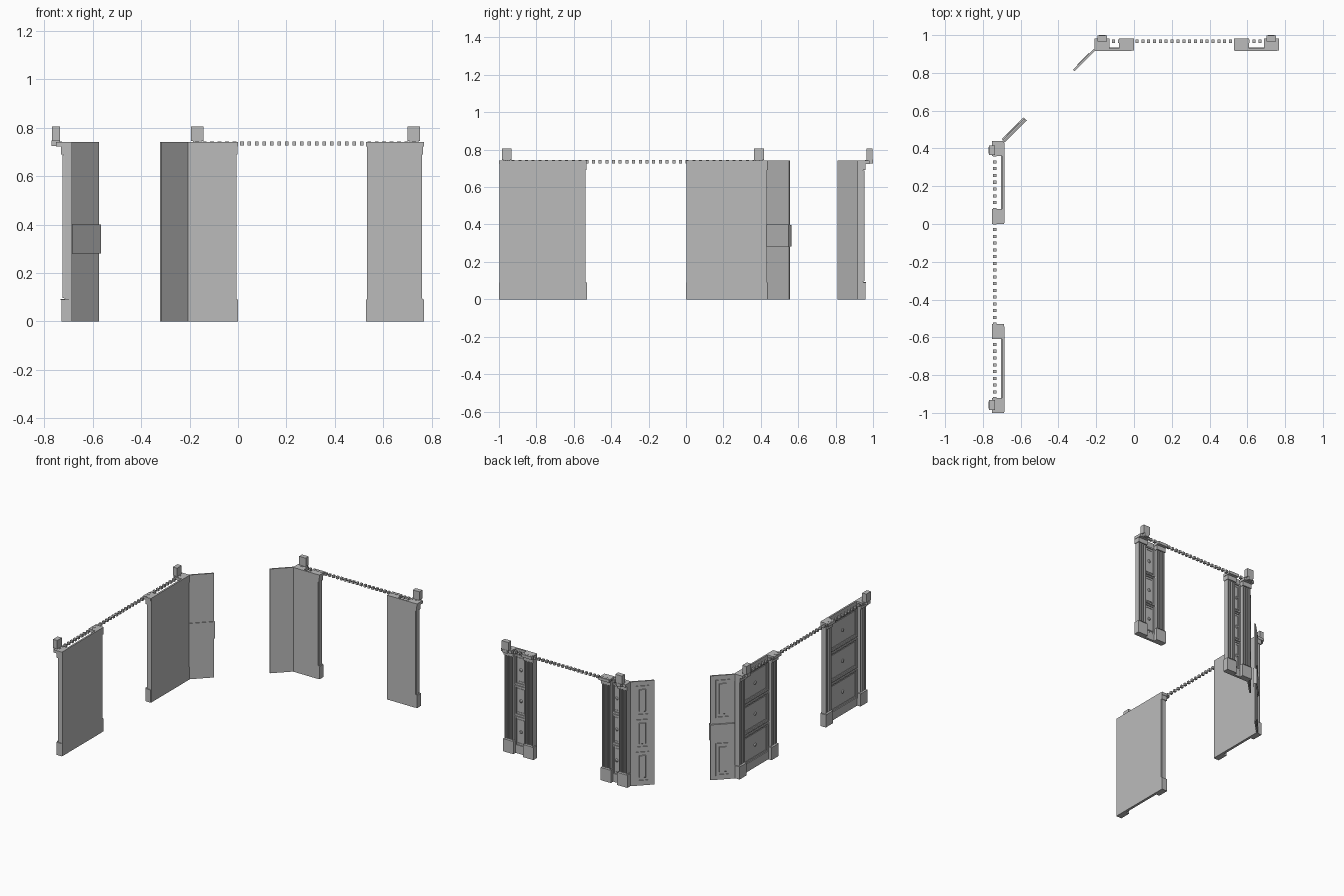
import bpy, bmesh, math
from mathutils import Vector

if "Cube" in bpy.data.objects:
    bpy.data.objects.remove(bpy.data.objects["Cube"])

stone = bpy.data.materials.new("grey stone")
stone.diffuse_color = (0.5, 0.5, 0.5, 1)
stone.use_nodes = True
stone.node_tree.nodes["Principled BSDF"].inputs["Base Color"].default_value = stone.diffuse_color


class Wall:
    """Local frame: u runs along the wall, d points outward, z is up."""
    def __init__(self, origin, along, out):
        self.o = Vector((*origin, 0))
        self.u = Vector((*along, 0)).normalized()
        self.d = Vector((*out, 0)).normalized()

    def at(self, u, d, z):
        return self.o + self.u * u + self.d * d + Vector((0, 0, z))


def box(bm, w, u0, u1, d0, d1, z0, z1, inset=0.0):
    # box whose outer face may be chamfered inward by "inset"
    vs = []
    for d, i in ((d0, 0), (d1, inset)):
        for u, z in ((u0 + i, z0 + i), (u1 - i, z0 + i), (u1 - i, z1 - i), (u0 + i, z1 - i)):
            vs.append(bm.verts.new(w.at(u, d, z)))
    for f in ((0, 1, 2, 3), (4, 5, 6, 7), (0, 1, 5, 4), (1, 2, 6, 5), (2, 3, 7, 6), (3, 0, 4, 7)):
        bm.faces.new([vs[i] for i in f])


def frame(bm, w, u0, u1, d0, d1, z0, z1, t):
    # raised rectangular border
    box(bm, w, u0, u0 + t, d0, d1, z0, z1)
    box(bm, w, u1 - t, u1, d0, d1, z0, z1)
    box(bm, w, u0 + t, u1 - t, d0, d1, z0, z0 + t)
    box(bm, w, u0 + t, u1 - t, d0, d1, z1 - t, z1)


def knob(bm, w, u, d, z, r):
    # low round boss
    rings = []
    for rr, dd in ((r, d), (r * 0.9, d + 0.004), (r * 0.5, d + 0.008)):
        rings.append([bm.verts.new(w.at(u + rr * math.cos(k * math.pi / 6), dd,
                                        z + rr * math.sin(k * math.pi / 6))) for k in range(12)])
    for a, b in zip(rings, rings[1:]):
        for k in range(12):
            bm.faces.new((a[k], a[(k + 1) % 12], b[(k + 1) % 12], b[k]))
    bm.faces.new(rings[0])
    bm.faces.new(rings[-1])


def finish(bm, name):
    bmesh.ops.recalc_face_normals(bm, faces=bm.faces)
    me = bpy.data.meshes.new(name)
    bm.to_mesh(me)
    bm.free()
    me.materials.append(stone)
    ob = bpy.data.objects.new(name, me)
    bpy.context.collection.objects.link(ob)


def pilaster(w, u0, u1, name):
    bm = bmesh.new()
    c = (u0 + u1) / 2
    box(bm, w, u0, u1, 0.0, 0.042, 0.0, 0.09)                       # base
    box(bm, w, u0 + 0.006, u1 - 0.006, 0.0, 0.045, 0.085, 0.095, 0.003)
    box(bm, w, c - 0.033, c + 0.033, 0.002, 0.028, 0.09, 0.70)      # shaft
    for k in range(4):                                              # flutes
        r = c - 0.033 + k * 0.0185
        box(bm, w, r, r + 0.0105, 0.028, 0.037, 0.095, 0.69, 0.002)
    box(bm, w, u0 + 0.003, u1 - 0.003, 0.0, 0.043, 0.69, 0.725)     # capital
    box(bm, w, u0, u1, 0.0, 0.064, 0.722, 0.742)
    finish(bm, name)


def panel(w, u0, u1, name):
    bm = bmesh.new()
    box(bm, w, u0 + 0.004, u1 - 0.012, -0.002, 0.010, 0.0, 0.742)   # backing
    a, b = u0 + 0.075, u1 - 0.075
    box(bm, w, a, b, 0.009, 0.016, 0.0, 0.05)                       # skirting
    for k in range(3):                                              # coffers
        z0 = 0.05 + k * 0.22
        frame(bm, w, a, b, 0.009, 0.017, z0, z0 + 0.212, 0.010)
        frame(bm, w, a + 0.015, b - 0.015, 0.009, 0.013, z0 + 0.02, z0 + 0.192, 0.005)
        knob(bm, w, (a + b) / 2, 0.009, z0 + 0.106, 0.012)
    finish(bm, name)


def finial(w, u, name):
    bm = bmesh.new()
    box(bm, w, u - 0.026, u + 0.026, 0.047, 0.080, 0.745, 0.806)
    box(bm, w, u - 0.018, u + 0.018, 0.050, 0.082, 0.725, 0.748)
    finish(bm, name)


def dentils(w, u0, u1, step, name):
    bm = bmesh.new()
    n = round((u1 - u0) / step)
    for k in range(n + 1):
        u = u0 + (u1 - u0) * k / n
        box(bm, w, u - 0.008, u + 0.008, 0.039, 0.058, 0.727, 0.744)
    finish(bm, name)


def corner_panel(w, length, tall, name):
    bm = bmesh.new()
    box(bm, w, 0, length, -0.004, 0.006, 0.0, 0.742)
    for z0, z1 in tall:
        frame(bm, w, 0.035, length - 0.035, 0.005, 0.011, z0, z1, 0.008)
        box(bm, w, 0.055, length - 0.055, 0.005, 0.009, z0 + 0.025, z1 - 0.025, 0.003)
    finish(bm, name)


# Straight walls: (frame, bay ranges along the wall, finials, dentil spacing)
side = Wall((-0.688, 0), (0, 1), (-1, 0))
back = Wall((0, 0.918), (1, 0), (0, 1))
for label, w, bays, tips, step in (
        ("side", side, ((-1.0, -0.53), (0.0, 0.44)), (-0.958, 0.39), 0.036),
        ("back", back, ((-0.21, 0.0), (0.53, 0.768)), (-0.168, 0.727), 0.031)):
    for i, (u0, u1) in enumerate(bays):
        panel(w, u0, u1, f"{label}_wall_panel_{i}")
        pilaster(w, u0, u0 + 0.08, f"{label}_pilaster_{i}_start")
        pilaster(w, u1 - 0.08, u1, f"{label}_pilaster_{i}_end")
    for i, u in enumerate(tips):
        finial(w, u, f"{label}_finial_{i}")
    dentils(w, bays[0][0] + 0.04, bays[1][1] - 0.04, step, f"{label}_dentil_row")

# Angled corner panels
left_corner = Wall((-0.692, 0.438), (1, 1), (-1, 1))
corner_panel(left_corner, 0.162, ((0.03, 0.26), (0.44, 0.71)), "left_corner_panel")
bm = bmesh.new()
box(bm, left_corner, 0.0, 0.167, -0.010, 0.014, 0.28, 0.40, 0.003)
finish(bm, "left_corner_band")
right_corner = Wall((-0.208, 0.922), (-1, -1), (-1, 1))
corner_panel(right_corner, 0.156, ((0.03, 0.24), (0.27, 0.47), (0.50, 0.71)), "right_corner_panel")
